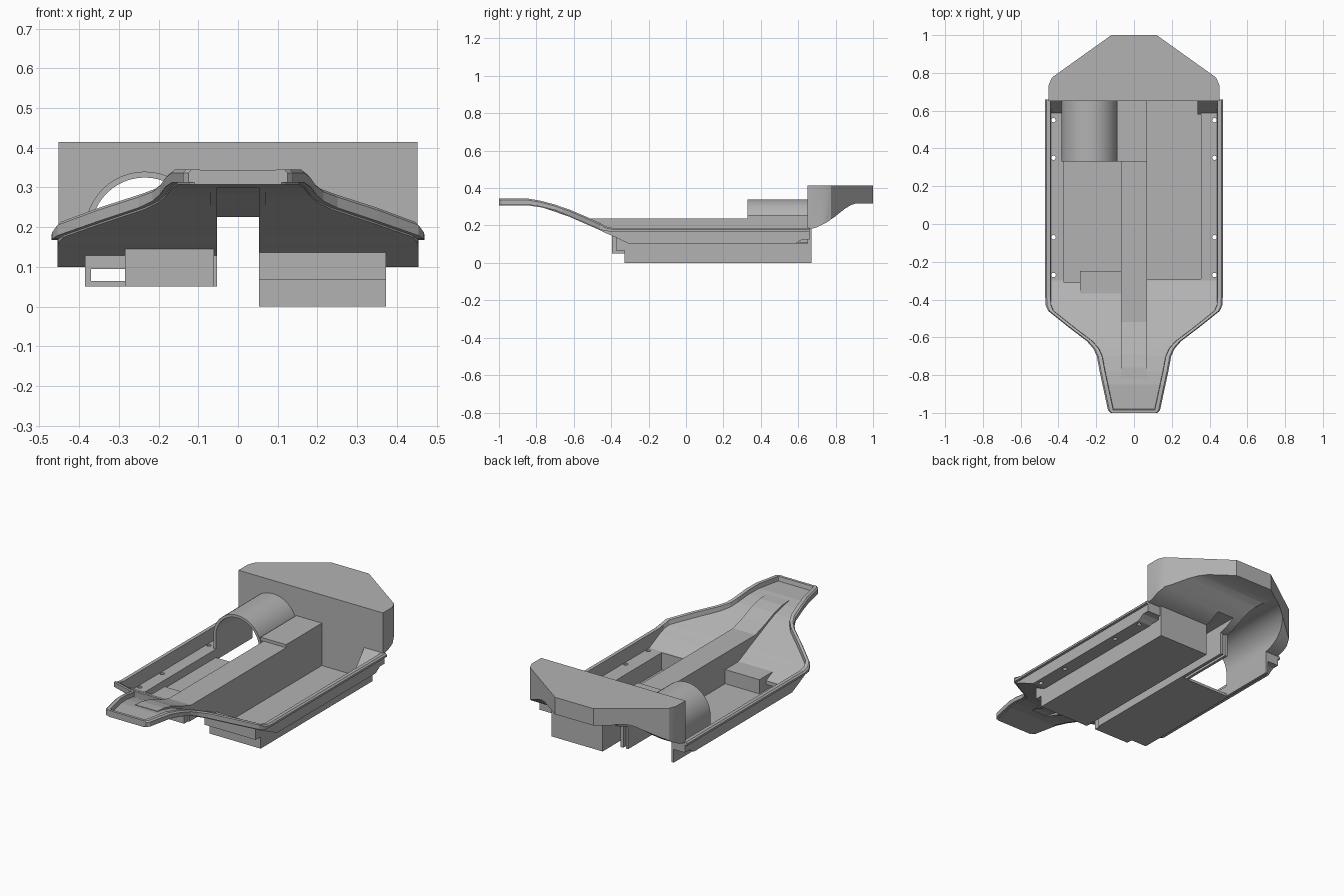
import bpy, bmesh, math

cube = bpy.data.objects.get("Cube")
if cube:
    bpy.data.objects.remove(cube, do_unlink=True)

grey = bpy.data.materials.new("plain grey")
grey.use_nodes = True
grey.diffuse_color = (0.45, 0.45, 0.45, 1)
grey.node_tree.nodes["Principled BSDF"].inputs["Base Color"].default_value = (0.45, 0.45, 0.45, 1)


def finish(name, bm):
    bmesh.ops.recalc_face_normals(bm, faces=bm.faces[:])
    mesh = bpy.data.meshes.new(name)
    bm.to_mesh(mesh)
    bm.free()
    mesh.materials.append(grey)
    ob = bpy.data.objects.new(name, mesh)
    bpy.context.collection.objects.link(ob)
    return ob


def loft(name, loops):
    """Skin a row of equal point loops and cap both ends."""
    bm = bmesh.new()
    rings = [[bm.verts.new(p) for p in loop] for loop in loops]
    n = len(rings[0])
    for a, b in zip(rings, rings[1:]):
        for i in range(n):
            j = (i + 1) % n
            bm.faces.new((a[i], a[j], b[j], b[i]))
    bm.faces.new(rings[0])
    bm.faces.new(rings[-1][::-1])
    return finish(name, bm)


def prism(name, axis, pts, a, b):
    """Extrude a flat outline along one axis from a to b."""
    place = {"x": lambda p, t: (t, p[0], p[1]),
             "y": lambda p, t: (p[0], t, p[1]),
             "z": lambda p, t: (p[0], p[1], t)}[axis]
    return loft(name, [[place(p, t) for p in pts] for t in (a, b)])


def box(name, x, y, z):
    return prism(name, "z", [(x[0], y[0]), (x[1], y[0]), (x[1], y[1]), (x[0], y[1])], *z)


def cut(ob, cutter):
    cutter.hide_render = True
    mod = ob.modifiers.new("cut", "BOOLEAN")
    mod.operation, mod.solver, mod.object = "DIFFERENCE", "EXACT", cutter
    dg = bpy.context.evaluated_depsgraph_get()
    mesh = bpy.data.meshes.new_from_object(ob.evaluated_get(dg))
    ob.modifiers.clear()
    ob.data = mesh
    bpy.data.objects.remove(cutter, do_unlink=True)


# Tray shell: y, half width, underside, lip underside, rim top
stations = [
    (-1, .125, .308, .308, .345), (-.985, .138, .308, .308, .345),
    (-.98, .139, .308, .308, .345), (-.85, .167, .308, .308, .345),
    (-.78, .182, .298, .298, .333), (-.70, .197, .278, .278, .312),
    (-.66, .215, .262, .262, .297), (-.62, .25, .245, .245, .284),
    (-.54, .355, .21, .21, .25), (-.46, .455, .175, .178, .213),
    (-.43, .468, .16, .17, .195), (-.39, .47, .143, .168, .187),
    (-.30, .47, .10, .168, .187), (.66, .47, .10, .168, .187)]
loops = []
for k, (y, w, zf, zl, zr) in enumerate(stations):
    zl = max(zl, zf + .004)
    top = zr - .001 if k < 2 else zf + .012
    half = [(w - .015, zf), (w - .015, zl), (w, zl), (w, zr - .008),
            (w - .008, zr), (w - .028, zr), (w - .03, top)]
    loops.append([(x, y, z) for x, z in half] + [(-x, y, z) for x, z in half[::-1]])
tray = loft("tray_shell", loops)
cut(tray, box("tunnel_cutter", (-.053, .053), (-.79, 1), (-.1, .5)))
cut(tray, box("left_bay_cutter", (.07, .355), (-.29, 1), (-.1, .5)))
cut(tray, box("right_bay_cutter", (-.37, -.07), (-.31, 1), (-.1, .5)))
ring = [(math.cos(i * math.pi / 8) * .012, math.sin(i * math.pi / 8) * .012) for i in range(16)]
for side in (-1, 1):
    for y in (.55, .35, -.07, -.27):
        cut(tray, prism("hole_cutter", "z", [(side * .426 + u, y + v) for u, v in ring], .05, .15))
    # Raised rear corner of the underside
    cut(tray, prism("corner_cutter", "x", [(.58, .05), (.58, .1), (.62, .125), (.7, .125), (.7, .05)],
                    side * .36, side * .5))

# Central tunnel: roof and two walls running up into the nose
ridge = [(-.82, .318), (-.76, .314), (-.69, .298), (-.61, .266), (-.52, .238), (.66, .238)]
prism("tunnel_roof", "x", ridge + [(y, z - .013) for y, z in ridge[::-1]], -.07, .07)
for name, a, b, low in (("tunnel_left_wall", .053, .07, 0), ("tunnel_right_wall", -.07, -.053, .05)):
    under = [(.66, low), (-.33, low), (-.33, .12), (-.5, .195), (-.62, .246), (-.78, .3)]
    prism(name, "x", ridge + under, a, b)
box("tunnel_rear_platform", (-.09, .07), (.33, .66), (.235, .255))

# Left bay
box("left_bay_floor", (.053, .373), (-.33, .67), (0, .015))
box("left_bay_side", (.355, .373), (-.33, .67), (0, .105))
box("left_bay_rear", (.053, .373), (.65, .67), (0, .2))
prism("left_bay_front", "x", [(-.33, 0), (-.33, .067), (-.375, .067), (-.375, .14),
                              (-.29, .105), (-.29, 0)], .053, .373)

# Right bay, open under the arch
box("right_bay_floor", (-.385, -.053), (-.36, .33), (.05, .065))
box("right_bay_side", (-.385, -.37), (-.36, .66), (.05, .105))
front = prism("right_bay_front", "x", [(-.36, .05), (-.36, .134), (-.31, .108), (-.31, .05)], -.385, -.053)
cut(front, box("slot_cutter", (-.37, -.285), (-.5, -.2), (.065, .095)))
box("right_bay_front_box", (-.285, -.06), (-.395, -.25), (.05, .145))


# Arched housing
def arch(r, low):
    curve = [(-.235 + r * math.cos(i * math.pi / 24), .19 + r * math.sin(i * math.pi / 24)) for i in range(25)]
    return [(-.235 + r, low)] + curve + [(-.235 - r, low)]


housing = prism("arch_housing", "y", arch(.15, .05) + arch(.135, .05)[::-1], .33, .66)

# Rear block with a swept underside and openings for tunnel and arch
side = [(.452, .65), (.452, .735), (.435, .775), (.12, 1)]
block = prism("rear_block", "z", side + [(-x, y) for x, y in side[::-1]], .1, .415)
sweep = [(.6, 0), (.6, .178), (.66, .18), (.70, .19), (.75, .215), (.80, .25), (.85, .29),
         (.88, .308), (.91, .318), (1.1, .32), (1.1, 0)]
cut(block, prism("sweep_cutter", "x", sweep, -.6, .6))
cut(block, prism("arch_cutter", "y", arch(.135, 0), .5, 1.2))
cut(block, box("channel_cutter", (-.053, .053), (.5, 1.2), (0, .225)))

# Rear corner gussets
for name, a, b in (("left_gusset", .335, .445), ("right_gusset", -.445, -.38)):
    prism(name, "x", [(.58, .103), (.66, .2), (.66, .125), (.62, .125)], a, b)

for ob in (housing, block):
    bpy.ops.object.select_all(action="DESELECT")
    ob.select_set(True)
    bpy.context.view_layer.objects.active = ob
    bpy.ops.object.shade_smooth_by_angle(angle=math.radians(25))
